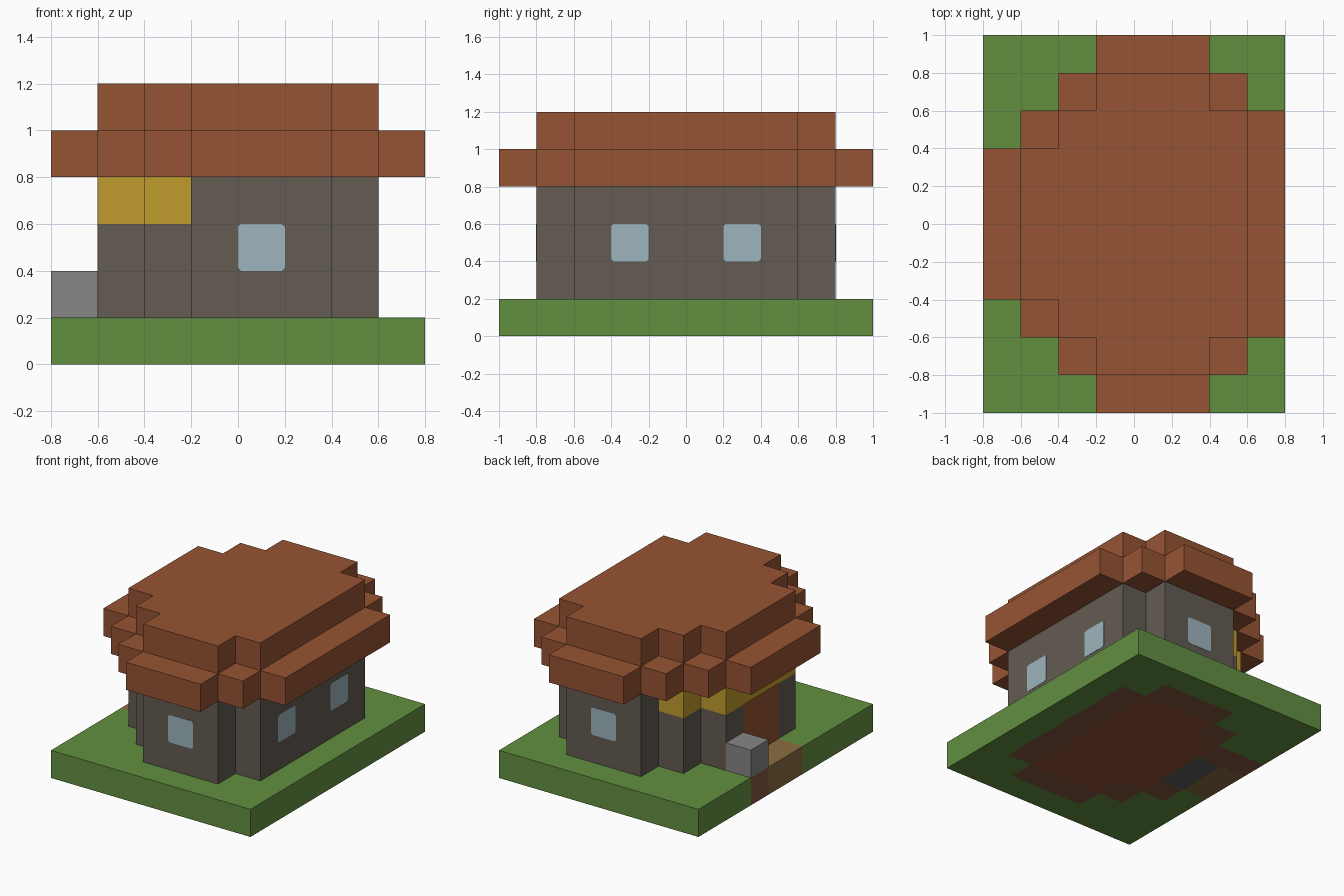
import bpy
import bmesh
from mathutils import Vector

U = 0.2  # size of one block

if "Cube" in bpy.data.objects:
    bpy.data.objects.remove(bpy.data.objects["Cube"], do_unlink=True)


def material(name, rgb):
    lin = [(c / 255 / 12.92) if c < 11 else ((c / 255 + 0.055) / 1.055) ** 2.4 for c in rgb]
    mat = bpy.data.materials.new(name)
    mat.use_nodes = True
    mat.diffuse_color = (*lin, 1)
    mat.node_tree.nodes["Principled BSDF"].inputs["Base Color"].default_value = (*lin, 1)
    return mat


grass = material("grass_green", (98, 143, 64))
clay = material("clay_brown", (150, 84, 51))
wall = material("wall_grey_brown", (99, 92, 82))
gold = material("straw_gold", (192, 156, 44))
glass = material("glass_blue", (157, 181, 189))
stone = material("stone_grey", (134, 134, 134))
dirt = material("dirt_brown", (128, 86, 64))
path = material("path_tan", (138, 109, 64))
slate = material("slate_grey", (92, 94, 90))


def finish(name, bm, mats):
    bmesh.ops.recalc_face_normals(bm, faces=bm.faces)
    mesh = bpy.data.meshes.new(name)
    bm.to_mesh(mesh)
    bm.free()
    for m in mats:
        mesh.materials.append(m)
    obj = bpy.data.objects.new(name, mesh)
    bpy.context.collection.objects.link(obj)
    return obj


def stepped_prism(name, first, halves, levels, mats, rule=None):
    """Stepped outline: one half depth (in blocks) per column, from column edge first."""
    front = []
    for i, h in enumerate(halves):
        for x in (first + i, first + i + 1):
            p = (x * U, -h * U)
            if p not in front:
                front.append(p)
    # drop points in the middle of straight runs
    ring = front + [(x, -y) for x, y in reversed(front)]
    n = len(ring)
    keep = []
    for i, (x, y) in enumerate(ring):
        (ax, ay), (bx, by) = ring[i - 1], ring[(i + 1) % n]
        if abs((x - ax) * (by - y) - (y - ay) * (bx - x)) > 1e-6:
            keep.append((x, y))
    n = len(keep)
    bm = bmesh.new()
    rings = [[bm.verts.new((x, y, z)) for x, y in keep] for z in levels]
    bm.faces.new(rings[0])
    bm.faces.new(rings[-1])
    for low, high in zip(rings, rings[1:]):
        for i in range(n):
            j = (i + 1) % n
            bm.faces.new((low[i], low[j], high[j], high[i]))
    if rule:
        for f in bm.faces:
            f.material_index = rule(f.calc_center_median())
    return finish(name, bm, mats)


def box(name, centre, size, mat, normal_axis=None, cut=0.0):
    bm = bmesh.new()
    bmesh.ops.create_cube(bm, size=1)
    bmesh.ops.scale(bm, vec=size, verts=bm.verts)
    bmesh.ops.translate(bm, vec=centre, verts=bm.verts)
    if cut:
        edges = [e for e in bm.edges
                 if abs((e.verts[0].co - e.verts[1].co).normalized()[normal_axis]) > 0.9]
        bmesh.ops.bevel(bm, geom=edges, offset=cut, segments=1, affect='EDGES')
    return finish(name, bm, [mat])


# Half depth of the house for each column, left edge at column -3
HOUSE = [2, 3, 4, 4, 4, 3]
FLOOR = [0, 2, 3, 3, 3, 0]
EAVES = [2, 3, 4, 5, 5, 5, 4, 3]


# Ground slab of blocks, coloured by what stands on it
def ground_index(p):
    x, y = p.x / U, abs(p.y / U)
    col = int(x + 3) if x > -3 else -1
    if col < 0:
        if y < 1:
            return 3                       # path
        return 1 if 1 < p.y / U < 2 else 0  # dirt under the stone block
    if col == 0 and y < 1:
        return 4                           # doorstep
    if col < len(HOUSE) and y < HOUSE[col]:
        return 2 if y < FLOOR[col] else 1
    return 0


bm = bmesh.new()
bmesh.ops.create_grid(bm, x_segments=8, y_segments=10, size=1)
bmesh.ops.scale(bm, vec=(0.8, 1, 1), verts=bm.verts)
bottom = list(bm.faces)
new = bmesh.ops.extrude_face_region(bm, geom=bottom, use_keep_orig=True)["geom"]
bmesh.ops.translate(bm, vec=(0, 0, U), verts=[v for v in new if isinstance(v, bmesh.types.BMVert)])
bmesh.ops.recalc_face_normals(bm, faces=bm.faces)
for f in bm.faces:
    f.material_index = ground_index(f.calc_center_median() - f.normal * U / 2)
finish("ground", bm, [grass, dirt, clay, path, slate])

# Walls with the straw band above the entrance
stepped_prism("walls", -3, HOUSE, [U, 3 * U, 4 * U], [wall, gold],
              lambda p: int(p.z > 0.62 and p.z < 0.78 and p.x < -0.25))

# Roof
stepped_prism("roof_eaves", -4, EAVES, [4 * U, 5 * U], [clay])
stepped_prism("roof_top", -3, HOUSE, [5 * U, 6 * U], [clay])

# Door and the stone block beside it
T = 0.004
box("door", Vector((-0.6, 0, 0.4)), (T, 0.4, 0.4), clay)
box("stone_block", Vector((-0.7, 0.3, 0.3)), (U, U, U), stone)

# Windows
for side, s in (("front", -1), ("back", 1)):
    box(side + "_window", Vector((0.1, s * 0.8, 0.5)), (U, T, U), glass, 1, 0.012)
    box("side_window_" + side, Vector((0.6, s * 0.3, 0.5)), (T, U, U), glass, 0, 0.012)
